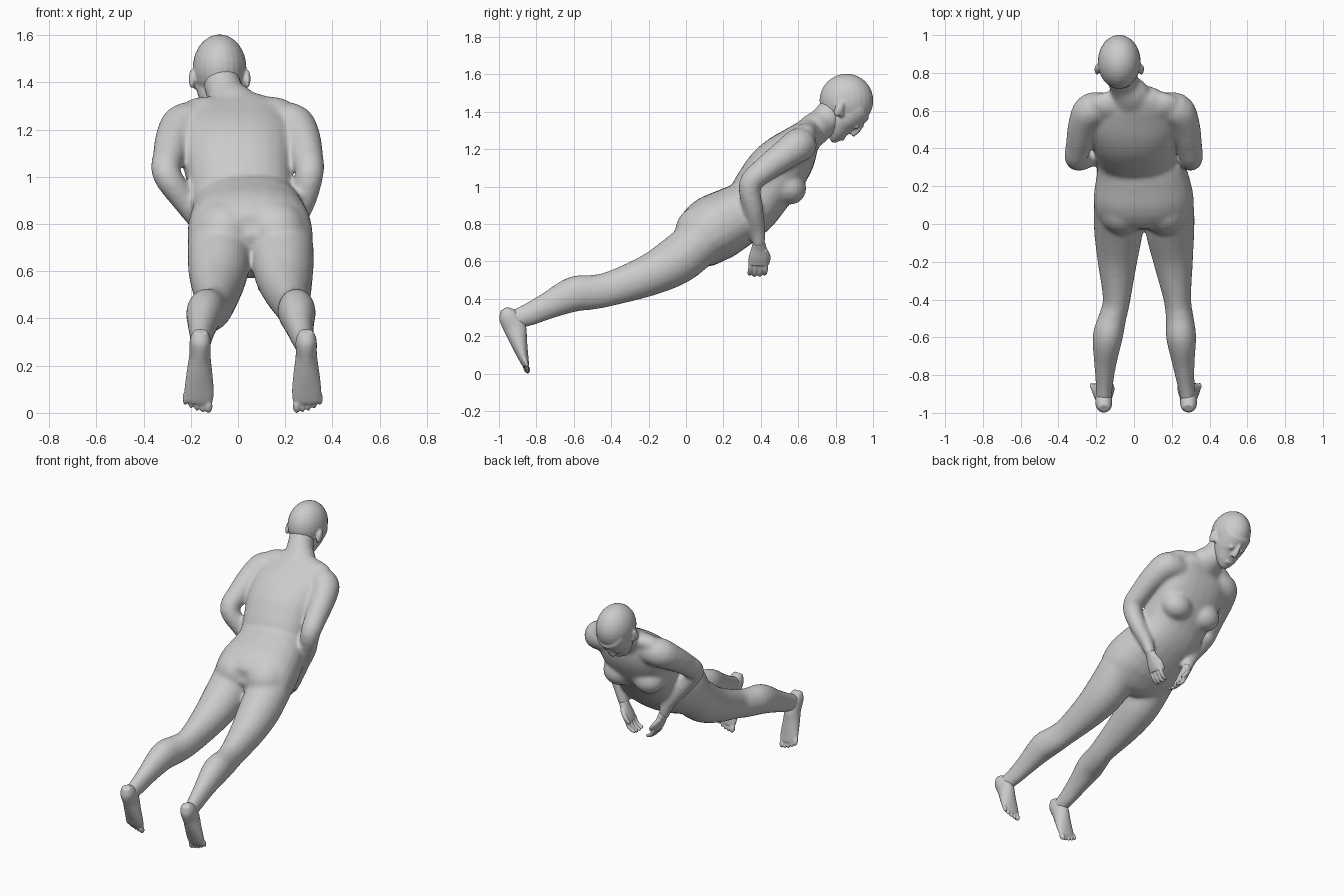
import bpy, bmesh, math
from mathutils import Vector, Matrix

skin = bpy.data.materials.new("plain grey")
skin.diffuse_color = (0.6, 0.6, 0.6, 1)


def spline(p, q, r, s, t):
    """Smooth interpolation between q and r."""
    return [0.5 * (2 * b + (c - a) * t + (2 * a - 5 * b + 4 * c - d) * t * t
                   + (3 * b - a - 3 * c + d) * t ** 3) for a, b, c, d in zip(p, q, r, s)]


def tube(bm, sections, axis=(1, 0, 0), power=2.0, n=24, steps=4):
    """Loft through sections (x, y, z, half width, half thickness)."""
    k, rows = len(sections), []
    for i in range(k - 1):
        quad = [sections[max(i - 1, 0)], sections[i], sections[i + 1], sections[min(i + 2, k - 1)]]
        rows += [spline(*quad, j / steps) for j in range(steps)]
    rows.append(list(sections[-1]))
    pts = [Vector(r[:3]) for r in rows]
    rings = []
    for i, r in enumerate(rows):
        t = (pts[min(i + 1, len(pts) - 1)] - pts[max(i - 1, 0)]).normalized()
        u = Vector(axis)
        u = (u - t * u.dot(t)).normalized()
        v = t.cross(u)
        ring = []
        for j in range(n):
            c, s = math.cos(math.tau * j / n), math.sin(math.tau * j / n)
            c = math.copysign(abs(c) ** (2 / power), c)
            s = math.copysign(abs(s) ** (2 / power), s)
            ring.append(bm.verts.new(pts[i] + u * r[3] * c + v * r[4] * s))
        rings.append(ring)
    for a, b in zip(rings, rings[1:]):
        for j in range(n):
            bm.faces.new((a[j], a[(j + 1) % n], b[(j + 1) % n], b[j]))
    bm.faces.new(rings[0])
    bm.faces.new(rings[-1])


def blob(bm, centre, radii, tilt=0):
    """Ellipsoid, tilted about x in degrees."""
    m = (Matrix.Translation(centre) @ Matrix.Rotation(math.radians(tilt), 4, 'X')
         @ Matrix.Diagonal((*radii, 1)))
    bmesh.ops.create_uvsphere(bm, u_segments=24, v_segments=16, radius=1, matrix=m)


def finish(bm, name, voxel, smooth):
    """Fuse the overlapping volumes of one part into a smooth skin."""
    bmesh.ops.recalc_face_normals(bm, faces=bm.faces[:])
    me = bpy.data.meshes.new(name)
    bm.to_mesh(me)
    bm.free()
    me.materials.append(skin)
    ob = bpy.data.objects.new(name, me)
    bpy.context.collection.objects.link(ob)
    rm = ob.modifiers.new("fuse", 'REMESH')
    rm.mode, rm.voxel_size, rm.use_smooth_shade = 'VOXEL', voxel, True
    sm = ob.modifiers.new("relax", 'SMOOTH')
    sm.factor, sm.iterations = 0.5, smooth


# Torso, neck, arms and legs
body = bmesh.new()
tube(body, [(.055, .00, .67, .20, .09), (.055, .06, .70, .255, .15), (.05, .14, .768, .265, .18),
            (.04, .25, .83, .245, .17), (.02, .35, .895, .218, .155), (.01, .41, .98, .222, .16),
            (0, .483, 1.078, .236, .163), (0, .565, 1.175, .238, .14), (0, .635, 1.26, .20, .095),
            (-.01, .69, 1.305, .12, .07)], power=2.3)
tube(body, [(0, .60, 1.23, .14, .085), (-.02, .68, 1.30, .11, .088), (-.05, .735, 1.345, .082, .082),
            (-.075, .80, 1.42, .078, .08)])
for s in (-1, 1):
    blob(body, (s * .112, .548, 1.0), (.105, .092, .10), 40)        # bust
    blob(body, (.052 + s * .11, .085, .762), (.135, .143, .14))     # seat
    blob(body, (s * .13, .625, 1.275), (.12, .08, .06), 30)         # shoulder slope

arm_top = [(.13, .61, 1.22, .08, .08), (.222, .605, 1.223, .092, .092), (.265, .535, 1.175, .082, .082),
           (.292, .42, 1.09, .069, .069), (.302, .342, 1.01, .061, .061)]
forearms = {1: [(.27, .36, .88, .053, .053), (.215, .385, .76, .04, .04), (.19, .39, .68, .033, .033)],
            -1: [(-.22, .36, .89, .053, .053), (-.14, .385, .77, .04, .04), (-.105, .39, .68, .033, .033)]}
for s in (-1, 1):
    upper = [(s * p[0], *p[1:]) for p in arm_top]
    tube(body, upper + forearms[s], axis=(s * .6, .5, -.6))

leg = [(.08, .71, .135, .13), (-.05, .605, .128, .13), (-.20, .525, .105, .111), (-.40, .455, .073, .093),
       (-.50, .435, .074, .093), (-.60, .425, .08, .095), (-.74, .362, .059, .073),
       (-.85, .312, .046, .061), (-.935, .285, .04, .05)]
leg_x = {"left": (-.08, -.083, -.088, -.092, -.115, -.14, -.152, -.157, -.16),
         "right": (.185, .192, .208, .23, .242, .25, .262, .275, .288)}
for xs in leg_x.values():
    tube(body, [(x, *p) for x, p in zip(xs, leg)])
finish(body, "body", .011, 14)

# Head: skull, downturned face wedge, features and ears
head = bmesh.new()
hx = -.078
blob(head, (hx, .858, 1.46), (.114, .144, .143))
tube(head, [(hx, .945, 1.452, .08, .075), (hx, .912, 1.432, .10, .098), (hx, .837, 1.362, .096, .09),
            (hx, .805, 1.302, .072, .063), (hx, .783, 1.268, .046, .042), (hx, .768, 1.258, .022, .022)])
tube(head, [(hx, .94, 1.338, .011, .018), (hx, .912, 1.302, .014, .02), (hx, .884, 1.277, .02, .017)])
for s in (-1, 1):
    blob(head, (hx + s * .038, .912, 1.32), (.02, .016, .012), 40)
    blob(head, (hx + s * .117, .818, 1.415), (.014, .024, .043), -25)
    blob(head, (hx + s * .10, .83, 1.395), (.02, .018, .025))
blob(head, (hx, .838, 1.257), (.028, .014, .011), 35)
finish(head, "head", .0065, 5)

# Hands: palm, four bent fingers and a thumb
for name, s, wx in (("right_hand", 1, .19), ("left_hand", -1, -.105)):
    hand = bmesh.new()
    tube(hand, [(wx + s * .004, .39, .70, .034, .03), (wx - s * .012, .39, .665, .042, .026),
                (wx - s * .03, .388, .622, .053, .024), (wx - s * .047, .385, .582, .051, .019)],
         axis=(0, 1, 0))
    for i in range(4):
        y, lift = .345 + i * .027, abs(i - 1.5) * .006
        tube(hand, [(wx - s * .042, y, .60, .013, .013), (wx - s * .06, y, .56, .013, .013),
                    (wx - s * .082, y - .004, .53 + lift, .012, .012),
                    (wx - s * .105, y - .006, .522 + lift, .009, .009)], axis=(0, 1, 0), n=12)
    tube(hand, [(wx - s * .01, .42, .66, .017, .017), (wx - s * .04, .438, .622, .015, .015),
                (wx - s * .07, .433, .585, .011, .011)], axis=(0, 1, .3), n=12)
    finish(hand, name, .005, 2)

# Feet: heel to ball, then five toes with the big toe on the inside
sole = [(-.975, .345, .028, .02), (-.953, .31, .044, .052), (-.915, .245, .045, .06),
        (-.896, .175, .054, .047), (-.874, .10, .062, .031), (-.86, .055, .06, .021),
        (-.855, .04, .054, .015)]
for name, s, x0, x1 in (("right_foot", 1, .288, .292), ("left_foot", -1, -.158, -.168)):
    foot = bmesh.new()
    tube(foot, [(x0 + (x1 - x0) * i / 6, *p) for i, p in enumerate(sole)])
    for i in range(5):
        r = .017 if i == 0 else .012
        x, z = x1 + s * (-.043 + i * .0245), .028 + .0021 * i * i
        blob(foot, (x, -.853 - .12 * (z - .03), z), (r, r, .03), 20)
    finish(foot, name, .0055, 2)

# Bake the fused skins
bpy.ops.object.select_all(action='SELECT')
bpy.context.view_layer.objects.active = bpy.data.objects["body"]
bpy.ops.object.convert(target='MESH')
bpy.ops.object.shade_smooth()
